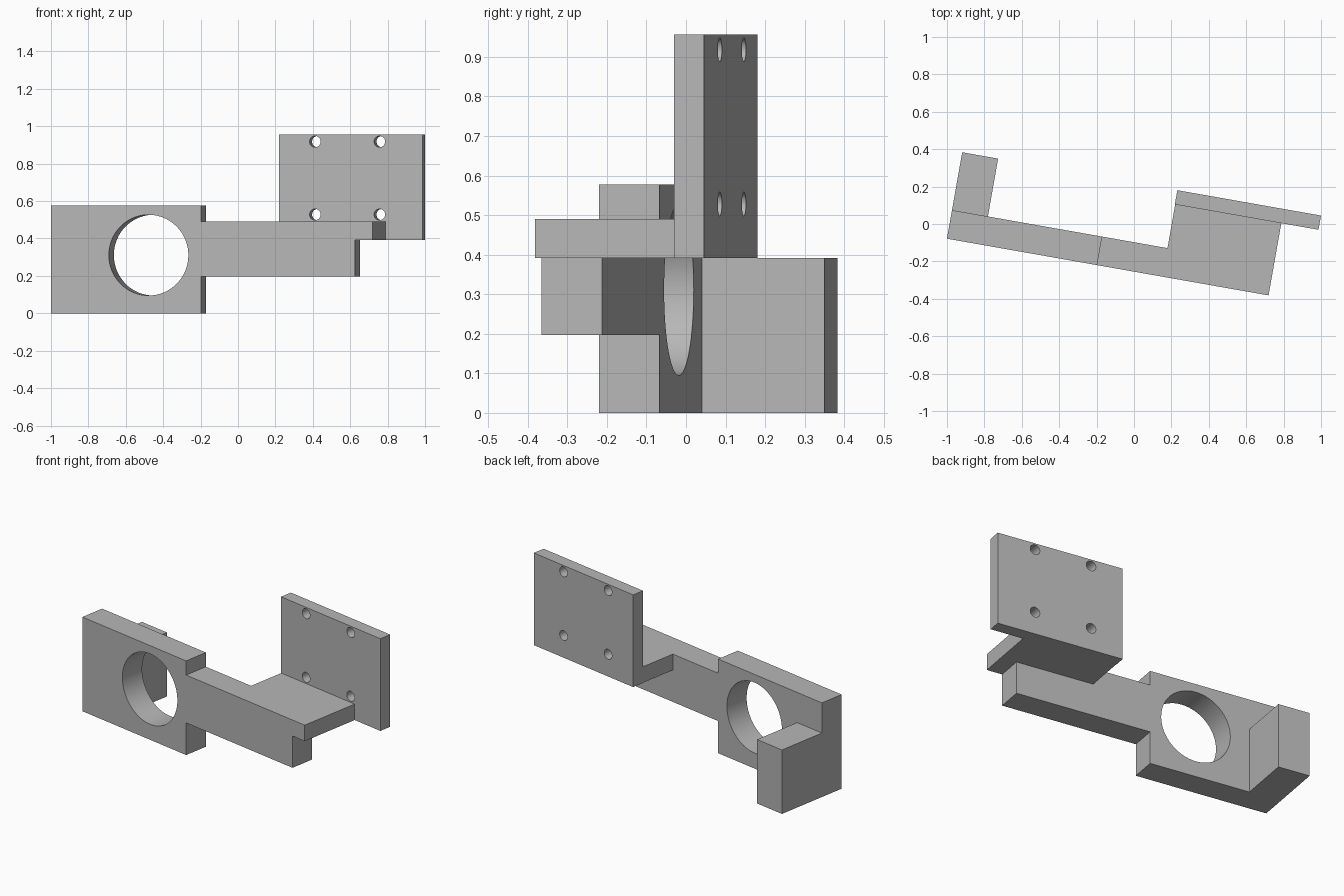
import bpy, bmesh, math
from mathutils import Matrix, Vector

if "Cube" in bpy.data.objects:
    bpy.data.objects.remove(bpy.data.objects["Cube"], do_unlink=True)

# One plain grey material
grey = bpy.data.materials.new("plain_grey")
grey.use_nodes = True
colour = (0.47, 0.47, 0.47, 1)
grey.diffuse_color = colour
grey.node_tree.nodes["Principled BSDF"].inputs["Base Color"].default_value = colour

# The bracket is laid out along its own length and depth, then turned into place
PLACE = Matrix.Translation((-1, -0.0785, 0)) @ Matrix.Rotation(math.radians(-10), 4, "Z")

BAR_DEPTH = 0.155
SHELF_BACK = 0.392
FULL_DEPTH = 0.469
SHELF_LOW, SHELF_TOP = 0.392, 0.49


def finish(name, bm):
    bmesh.ops.recalc_face_normals(bm, faces=bm.faces)
    bm.transform(PLACE)
    mesh = bpy.data.meshes.new(name)
    bm.to_mesh(mesh)
    bm.free()
    mesh.materials.append(grey)
    obj = bpy.data.objects.new(name, mesh)
    bpy.context.collection.objects.link(obj)
    return obj


def slab(name, profile, front, back):
    """Extrude a (length, height) outline from front to back."""
    bm = bmesh.new()
    face = bm.faces.new([bm.verts.new((u, front, z)) for u, z in profile])
    side = bmesh.ops.extrude_face_region(bm, geom=[face])["geom"]
    moved = [g for g in side if isinstance(g, bmesh.types.BMVert)]
    bmesh.ops.translate(bm, verts=moved, vec=Vector((0, back - front, 0)))
    return finish(name, bm)


def block(name, u0, u1, front, back, z0, z1):
    return slab(name, [(u0, z0), (u1, z0), (u1, z1), (u0, z1)], front, back)


def drill(target, u, z, radius, depth_mid):
    """Cut a round hole through the depth of a part."""
    bm = bmesh.new()
    turn = Matrix.Translation((u, depth_mid, z)) @ Matrix.Rotation(math.pi / 2, 4, "X")
    bmesh.ops.create_cone(bm, cap_ends=True, segments=64, radius1=radius,
                          radius2=radius, depth=0.4, matrix=turn)
    cutter = finish("hole_cutter", bm)
    cutter.hide_render = True
    mod = target.modifiers.new("hole", "BOOLEAN")
    mod.operation, mod.solver, mod.object = "DIFFERENCE", "EXACT", cutter
    bpy.context.view_layer.objects.active = target
    bpy.ops.object.modifier_apply(modifier=mod.name)
    bpy.data.objects.remove(cutter, do_unlink=True)


# Ring plate and stepped bar in one outline
body = slab("ring_plate_and_bar", [
    (0, 0), (0.815, 0), (0.815, 0.197), (1.65, 0.197), (1.65, SHELF_LOW),
    (1.746, SHELF_LOW), (1.746, SHELF_TOP), (0.815, SHELF_TOP),
    (0.815, 0.577), (0, 0.577)], 0, BAR_DEPTH)
drill(body, 0.53, 0.311, 0.216, BAR_DEPTH / 2)

# Arm reaching back from the ring plate
block("rear_arm", 0, 0.195, BAR_DEPTH, FULL_DEPTH, 0, SHELF_LOW)

# Shelf joining the bar to the mounting plate
block("shelf", 1.17, 1.746, BAR_DEPTH, SHELF_BACK, SHELF_LOW, SHELF_TOP)

# Upright mounting plate with four screw holes
plate = block("mounting_plate", 1.168, 1.948, SHELF_BACK, FULL_DEPTH, SHELF_LOW, 0.957)
for u in (1.365, 1.715):
    for z in (0.528, 0.918):
        drill(plate, u, z, 0.03, (SHELF_BACK + FULL_DEPTH) / 2)

# Smooth hole walls, sharp edges elsewhere
for obj in (body, plate):
    bpy.ops.object.select_all(action="DESELECT")
    obj.select_set(True)
    bpy.context.view_layer.objects.active = obj
    bpy.ops.object.shade_smooth_by_angle(angle=math.radians(30))
